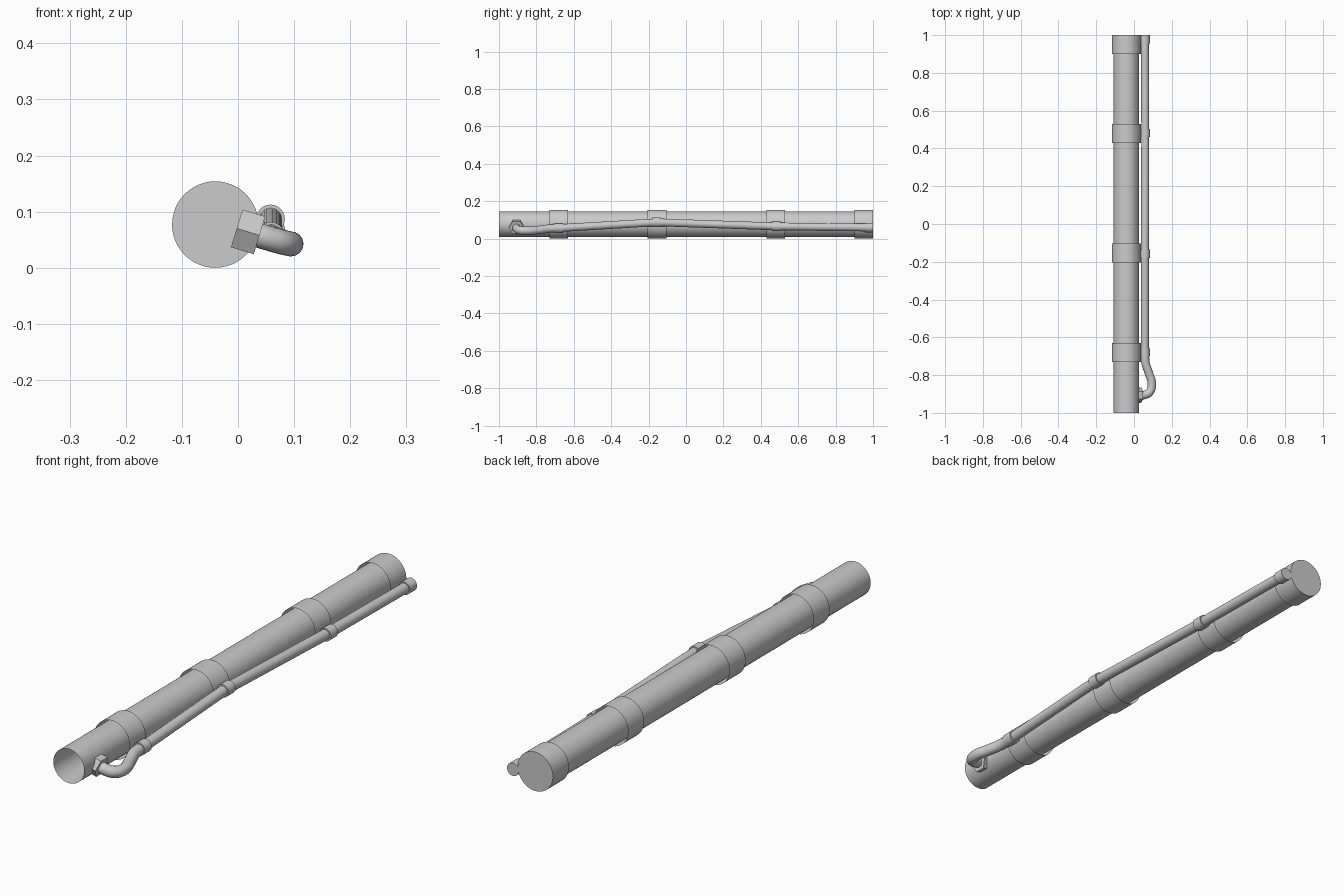
import bpy, bmesh, math
from mathutils import Vector, Matrix

if "Cube" in bpy.data.objects:
    bpy.data.objects.remove(bpy.data.objects["Cube"])

PX, PZ = -0.0405, 0.077  # axis of the main pipe


def tube(name, a, b, r, sides=48, cap_start=False, cap_end=False, spin=0.0):
    """Cylinder wall from a to b with optional end discs."""
    a, b = Vector(a), Vector(b)
    rot = (b - a).to_track_quat('Z', 'Y').to_matrix()
    bm = bmesh.new()
    rings = []
    for p in (a, b):
        rings.append([bm.verts.new(p + rot @ Vector((
            r * math.cos(spin + 2 * math.pi * i / sides),
            r * math.sin(spin + 2 * math.pi * i / sides), 0))) for i in range(sides)])
    for i in range(sides):
        j = (i + 1) % sides
        bm.faces.new((rings[0][i], rings[0][j], rings[1][j], rings[1][i]))
    if cap_start:
        bm.faces.new(rings[0][::-1])
    if cap_end:
        bm.faces.new(rings[1])
    me = bpy.data.meshes.new(name)
    bm.to_mesh(me)
    bm.free()
    ob = bpy.data.objects.new(name, me)
    bpy.context.collection.objects.link(ob)
    if sides > 8:
        bpy.ops.object.select_all(action='DESELECT')
        ob.select_set(True)
        bpy.context.view_layer.objects.active = ob
        bpy.ops.object.shade_smooth_by_angle(angle=math.radians(40))
    return ob


# Main pipe, open at the front
tube("main_pipe", (PX, -1, PZ), (PX, 1, PZ), 0.0675)

# Wide sleeves, the last one closed as an end cap
for i, (y0, y1) in enumerate([(-0.73, -0.63), (-0.205, -0.103), (0.43, 0.53), (0.9, 1.0)]):
    tube(f"main_sleeve_{i + 1}", (PX, y0, PZ), (PX, y1, PZ), 0.077, cap_end=(i == 3))

# Thin side pipe running in straight lengths between its couplings
pts = [(0.058, -0.68, 0.056), (0.058, -0.157, 0.087), (0.059, 0.482, 0.065), (0.058, 0.99, 0.059)]
for i in range(3):
    tube(f"side_pipe_{i + 1}", pts[i], pts[i + 1], 0.0205, 32)

# Couplings on the side pipe
for i, (x, y, z) in enumerate(pts):
    if i == 3:
        y = 0.978
    tube(f"side_coupling_{i + 1}", (x, y - 0.022, z), (x, y + 0.022, z), 0.0255, 32, True, True)

# Curved elbow from the first coupling round into the nut
curve = bpy.data.curves.new("elbow_path", 'CURVE')
curve.dimensions = '3D'
curve.bevel_depth = 0.0222
curve.bevel_resolution = 6
curve.resolution_u = 8
path = [(0.058, -0.68, 0.056), (0.061, -0.735, 0.053), (0.079, -0.79, 0.046),
        (0.0945, -0.845, 0.0425), (0.083, -0.889, 0.0445), (0.056, -0.905, 0.052),
        (0.02, -0.906, 0.063)]
sp = curve.splines.new('BEZIER')
sp.bezier_points.add(len(path) - 1)
for bp, co in zip(sp.bezier_points, path):
    bp.co = co
    bp.handle_left_type = bp.handle_right_type = 'AUTO'
elbow = bpy.data.objects.new("elbow", curve)
bpy.context.collection.objects.link(elbow)

# Hexagonal nut set into the main pipe wall, corners pointing along y
c = Vector((0.018, -0.906, 0.064))
axis = Vector((0.957, 0, -0.29)).normalized()
rot = axis.to_track_quat('Z', 'Y').to_matrix()
local_y = rot.inverted() @ Vector((0, 1, 0))
tube("hex_nut", c - axis * 0.0212, c + axis * 0.0212, 0.0405, 6, True, True,
     spin=math.atan2(local_y.y, local_y.x))
